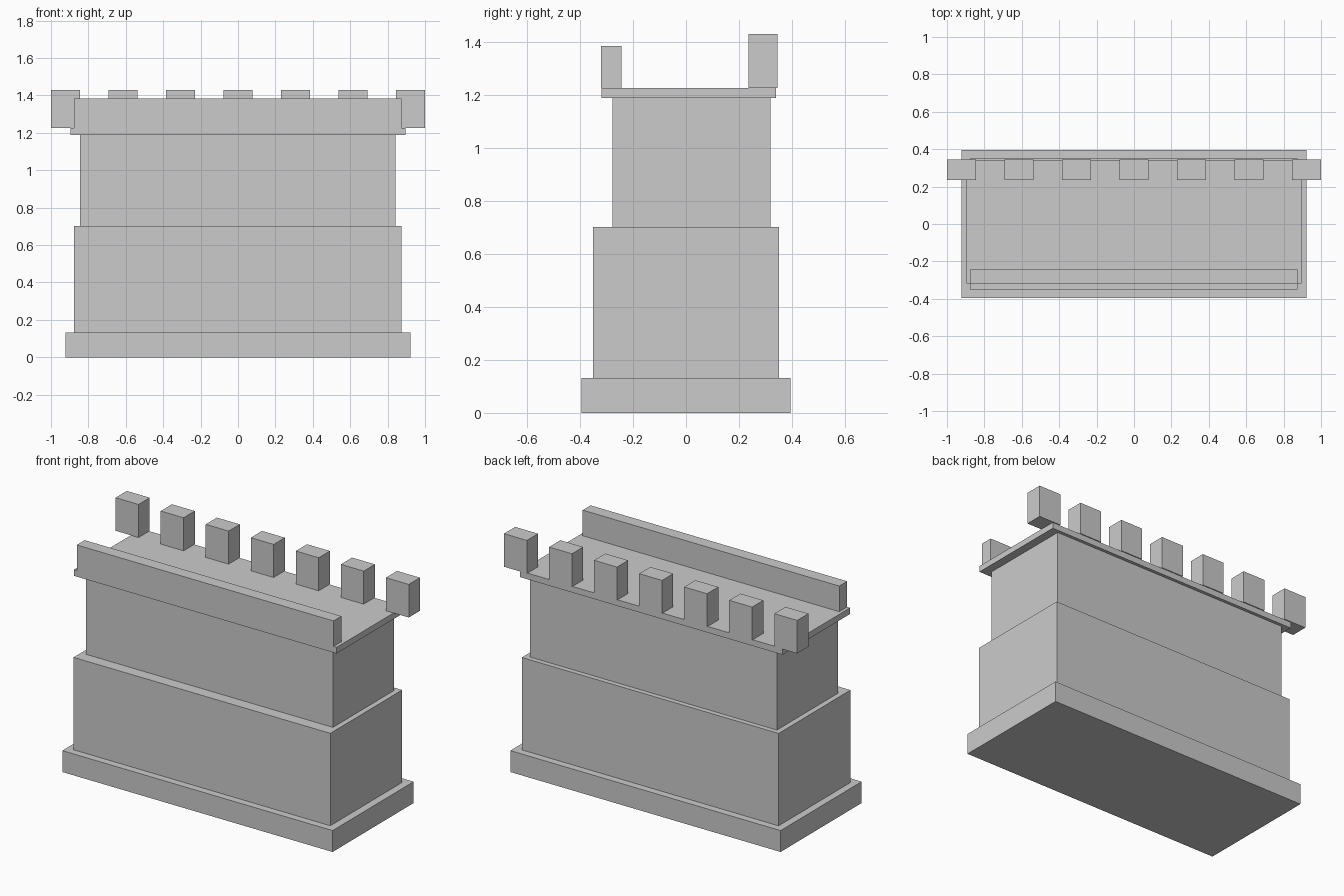
import bpy
import bmesh

if "Cube" in bpy.data.objects:
    bpy.data.objects.remove(bpy.data.objects["Cube"])


def box(name, x0, x1, y0, y1, z0, z1):
    """Flat-faced box given by its extents on each axis."""
    bm = bmesh.new()
    bmesh.ops.create_cube(bm, size=1)
    lo, hi = (x0, y0, z0), (x1, y1, z1)
    for v in bm.verts:
        v.co = [hi[i] if v.co[i] > 0 else lo[i] for i in range(3)]
    mesh = bpy.data.meshes.new(name)
    bm.to_mesh(mesh)
    bm.free()
    obj = bpy.data.objects.new(name, mesh)
    bpy.context.collection.objects.link(obj)
    return obj


# Stepped wall body
box("base_plinth", -0.922, 0.922, -0.395, 0.395, 0, 0.132)
box("lower_wall", -0.877, 0.875, -0.35, 0.35, 0.132, 0.702)
box("upper_wall", -0.844, 0.842, -0.277, 0.319, 0.702, 1.188)

# Walkway slab and the low solid parapet on the front edge
box("walkway", -0.896, 0.896, -0.319, 0.339, 1.188, 1.226)
box("front_parapet", -0.876, 0.875, -0.32, -0.243, 1.226, 1.384)

# Row of merlons along the back edge, overhanging at both ends
COUNT, WIDTH = 7, 0.156
for i in range(COUNT):
    cx = (1 - WIDTH / 2) * (2 * i / (COUNT - 1) - 1)
    box(f"merlon_{i + 1}", cx - WIDTH / 2, cx + WIDTH / 2, 0.236, 0.345, 1.226, 1.43)
